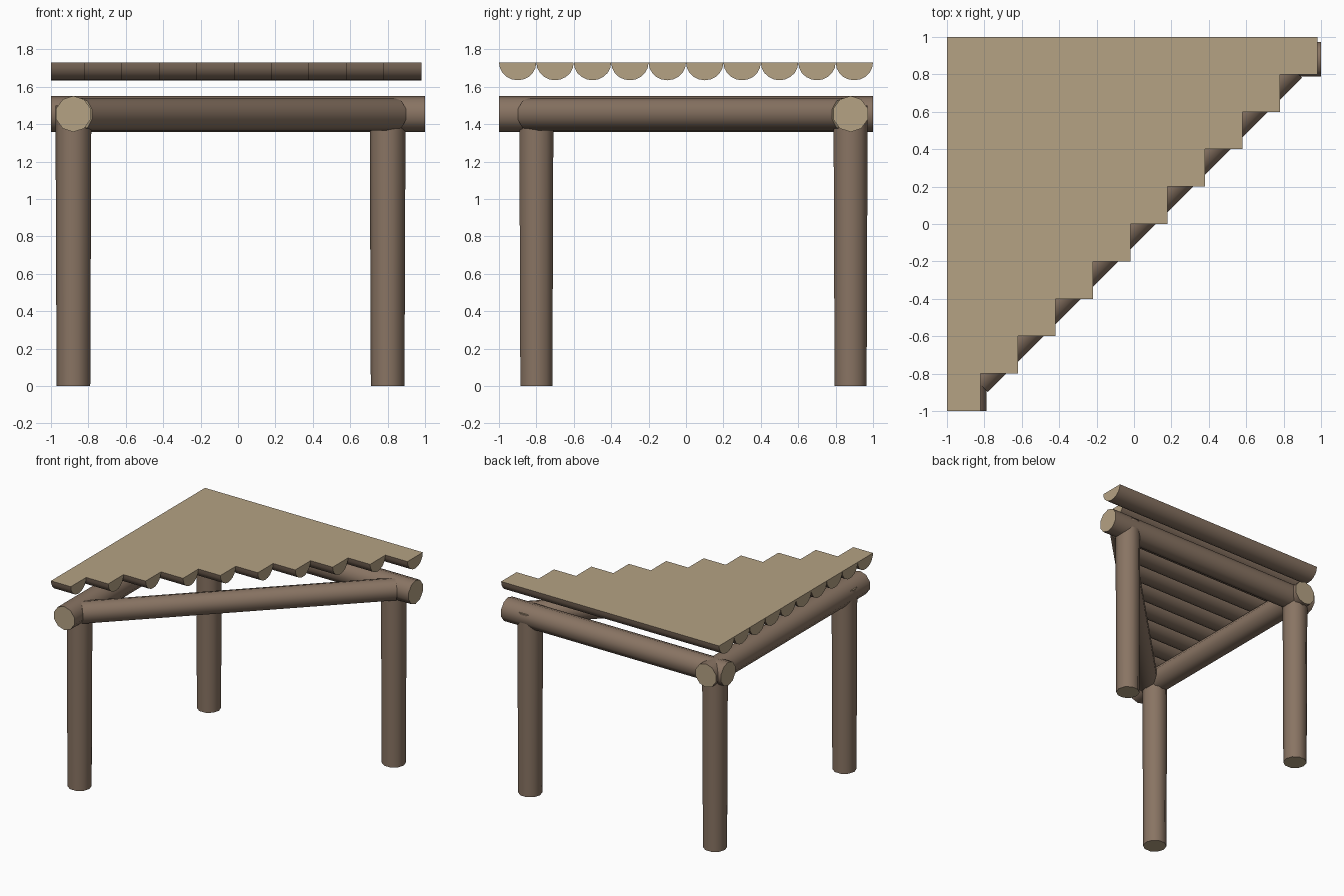
import bpy, bmesh, math
from mathutils import Vector, Matrix

if "Cube" in bpy.data.objects:
    bpy.data.objects.remove(bpy.data.objects["Cube"])


def material(name, rgb):
    m = bpy.data.materials.new(name)
    m.diffuse_color = (*rgb, 1)
    m.use_nodes = True
    m.node_tree.nodes["Principled BSDF"].inputs["Base Color"].default_value = m.diffuse_color
    return m


bark = material("bark", (0.25, 0.175, 0.125))
cut_wood = material("cut wood", (0.46, 0.36, 0.23))


def finish(name, bm, matrix):
    """Turn a bmesh into an object: smooth bark, flat cut faces."""
    bm.transform(matrix)
    bmesh.ops.recalc_face_normals(bm, faces=bm.faces)
    mesh = bpy.data.meshes.new(name)
    bm.to_mesh(mesh)
    bm.free()
    mesh.materials.append(bark)
    mesh.materials.append(cut_wood)
    obj = bpy.data.objects.new(name, mesh)
    bpy.context.collection.objects.link(obj)
    bpy.context.view_layer.objects.active = obj
    obj.select_set(True)
    bpy.ops.object.shade_smooth_by_angle(angle=math.radians(45))
    obj.select_set(False)


def log(name, start, end, r1, r2, spin=0):
    """Ten-sided log between two points with cut ends."""
    start, end = Vector(start), Vector(end)
    axis = end - start
    bm = bmesh.new()
    bmesh.ops.create_cone(bm, cap_ends=True, segments=10, radius1=r1,
                          radius2=r2, depth=axis.length)
    bm.normal_update()
    for f in bm.faces:
        f.material_index = 1 if abs(f.normal.z) > 0.9 else 0
    # Build a frame whose local x stays horizontal
    z = axis.normalized()
    x = Vector((0, 1, 0)) if abs(z.z) > 0.9 else z.cross(Vector((0, 0, 1))).normalized()
    y = z.cross(x)
    frame = Matrix((x, y, z)).transposed().to_4x4()
    finish(name, bm, Matrix.Translation((start + end) / 2) @ frame)


def half_log(name, x0, x1, y, top, width, depth, segments=10):
    """Split log lying along x, flat side up."""
    bm = bmesh.new()
    profile = []
    for i in range(segments + 1):
        a = math.pi + math.pi * i / segments
        profile.append(bm.verts.new((x0, y + width / 2 * math.cos(a),
                                     top + depth * math.sin(a))))
    face = bm.faces.new(profile)
    new = bmesh.ops.extrude_face_region(bm, geom=[face], use_keep_orig=True)["geom"]
    bmesh.ops.translate(bm, vec=(x1 - x0, 0, 0),
                        verts=[g for g in new if isinstance(g, bmesh.types.BMVert)])
    bmesh.ops.recalc_face_normals(bm, faces=bm.faces)
    for f in bm.faces:
        f.material_index = 1 if abs(f.normal.x) > 0.9 or f.normal.z > 0.9 else 0
    finish(name, bm, Matrix())


# Three slightly flared corner posts
for label, px, py in (("back_left", -0.88, 0.88), ("front_left", -0.88, -0.80),
                      ("back_right", 0.80, 0.88)):
    log(label + "_post", (px, py, 0), (px, py, 1.5), 0.09, 0.096)

# Triangle of beams on the posts
BZ = 1.455
log("left_beam", (-0.88, -1, BZ), (-0.88, 1, BZ), 0.0965, 0.0965)
log("back_beam", (-1, 0.88, BZ), (1, 0.88, BZ), 0.0965, 0.0965)
log("diagonal_beam", (-0.84, -0.84, BZ - 0.002), (0.84, 0.84, BZ - 0.002), 0.087, 0.087)

# Stepped platform of split logs
for i in range(10):
    half_log(f"deck_plank_{i + 1}", -1, -0.82 + 0.2 * i, -0.9 + 0.2 * i,
             1.73, 0.2, 0.095)
